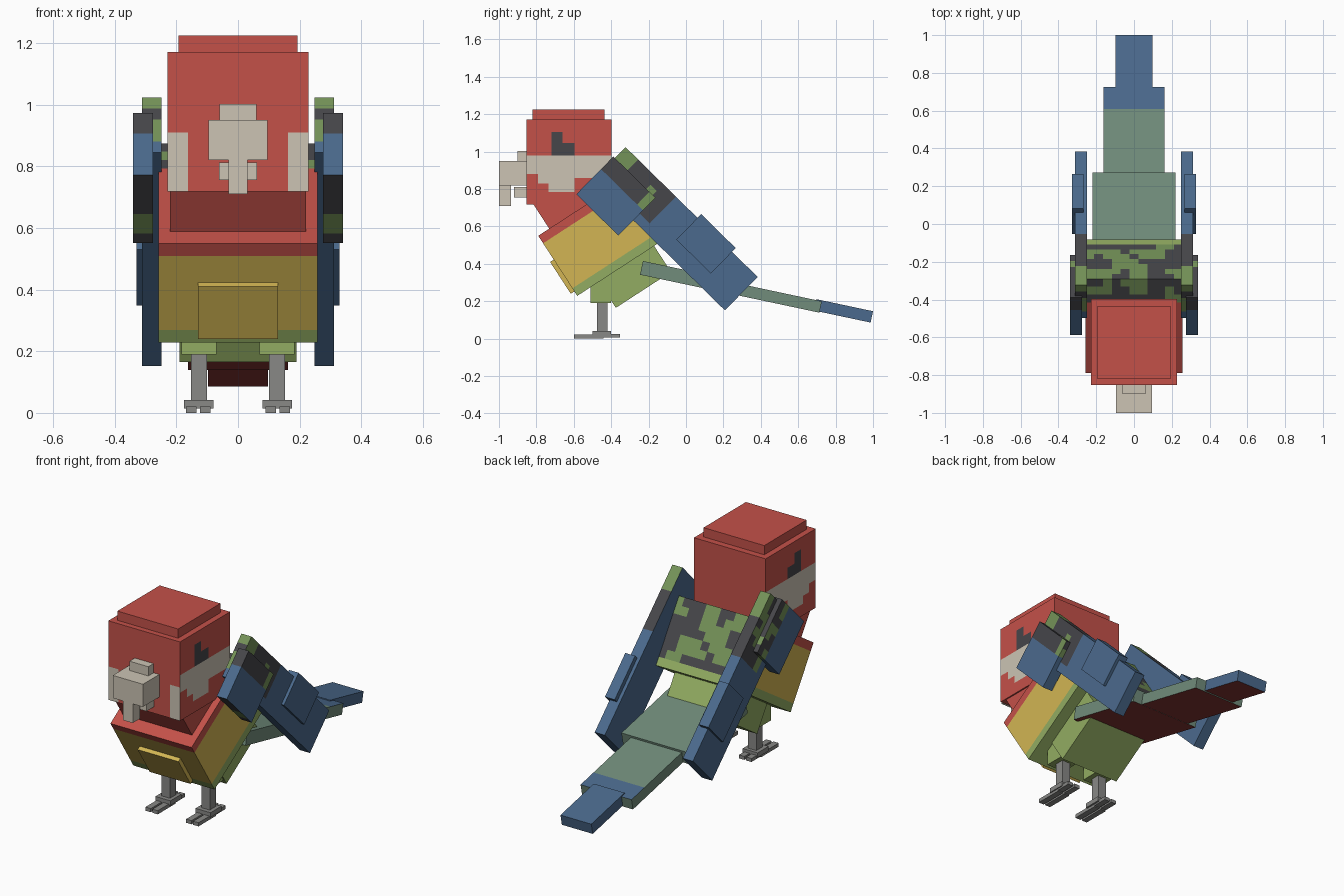
import bpy, bmesh, math
from mathutils import Matrix, Vector, noise

cube = bpy.data.objects.get("Cube")
if cube:
    bpy.data.objects.remove(cube)

# Flat colours
PALETTE = {
    "red": (196, 81, 73), "yellow": (210, 181, 83), "cream": (204, 196, 180),
    "charcoal": (70, 70, 74), "light_green": (146, 172, 98),
    "moss_green": (116, 146, 88), "sage": (113, 140, 123),
    "blue": (75, 106, 141), "grey": (136, 136, 134), "maroon": (140, 57, 55),
}
NAMES = list(PALETTE)


def linear(c):
    c /= 255
    return c / 12.92 if c < 0.04 else ((c + 0.055) / 1.055) ** 2.4


MATS = []
for key, rgb in PALETTE.items():
    m = bpy.data.materials.new(key)
    m.use_nodes = True
    colour = [linear(c) for c in rgb] + [1]
    m.diffuse_color = colour
    bsdf = m.node_tree.nodes["Principled BSDF"]
    bsdf.inputs["Base Color"].default_value = colour
    bsdf.inputs["Roughness"].default_value = 0.9
    MATS.append(m)


def steps(half, pitch=0.048):
    n = round(2 * half / pitch)
    return [-half + 2 * half * i / n for i in range(1, n)]


def box(name, centre, size, paint, angle=0, cuts=((), (), ())):
    """Box tilted about x; paint is a colour or a rule (local point, normal) -> colour."""
    bm = bmesh.new()
    bmesh.ops.create_cube(bm, size=1)
    bmesh.ops.scale(bm, vec=size, verts=bm.verts)
    for axis, places in enumerate(cuts):
        no = Vector([float(i == axis) for i in range(3)])
        for p in places:
            bmesh.ops.bisect_plane(bm, geom=bm.verts[:] + bm.edges[:] + bm.faces[:],
                                   plane_co=no * p, plane_no=no)
    bm.normal_update()
    for f in bm.faces:
        key = paint(f.calc_center_median(), f.normal) if callable(paint) else paint
        f.material_index = NAMES.index(key)
    bmesh.ops.dissolve_limit(bm, angle_limit=0.01, verts=bm.verts, edges=bm.edges,
                             delimit={'MATERIAL'})
    mesh = bpy.data.meshes.new(name)
    bm.to_mesh(mesh)
    bm.free()
    for m in MATS:
        mesh.materials.append(m)
    ob = bpy.data.objects.new(name, mesh)
    ob.matrix_world = Matrix.Translation(centre) @ Matrix.Rotation(math.radians(angle), 4, 'X')
    bpy.context.collection.objects.link(ob)
    return ob


def span(name, x, y, z, paint, cuts=((), (), ())):
    """Upright box given by its limits on each axis."""
    lims = (x, y, z)
    return box(name, [(a + b) / 2 for a, b in lims], [b - a for a, b in lims], paint, 0, cuts)


def mottle(p):
    q = Vector((p.x * 9 + 3.3, p.y * 11 + 1.7, p.z * 11 + 5.1))
    return "moss_green" if noise.noise(q) > 0.02 else "charcoal"


# Head, with cheek bands and eyes painted on its faces
HEAD = Vector((0, -0.625, 0.945))
CHEEK = [(-0.79, 0.88), (-0.735, 0.83), (-0.595, 0.785), (-0.39, 0.86)]


def head_paint(p, n):
    w = p + HEAD
    if n.y < -0.5:
        return "cream" if abs(w.x) > 0.163 and w.z < 0.91 else "red"
    if abs(n.x) > 0.5:
        low = next(z for y, z in CHEEK if w.y < y)
        if low < w.z < 0.98:
            return "cream"
        if -0.72 < w.y < -0.595 and 0.98 < w.z < (1.105 if w.y < -0.66 else 1.045):
            return "charcoal"
    return "red"


head_y = [y - HEAD.y for y in (-0.79, -0.735, -0.72, -0.66, -0.595)]
head_z = [z - HEAD.z for z in (0.785, 0.83, 0.86, 0.88, 0.91, 0.98, 1.045, 1.105)]
box("head", HEAD, (0.456, 0.454, 0.454), head_paint, 0, ((-0.163, 0.163), head_y, head_z))
span("crown", (-0.193, 0.193), (-0.82, -0.435), (1.16, 1.225), "red")

# Beak
span("beak", (-0.096, 0.096), (-1, -0.85), (0.82, 0.95), "cream")
span("beak_ridge", (-0.06, 0.06), (-0.9, -0.85), (0.94, 1.003), "cream")
span("beak_tip", (-0.031, 0.031), (-1, -0.935), (0.71, 0.83), "cream")
span("lower_beak", (-0.062, 0.062), (-0.92, -0.85), (0.755, 0.812), "cream")

# Body, tilted; a point on it is found from its top front corner
TILT = 33
U = Vector((0, math.cos(math.radians(TILT)), math.sin(math.radians(TILT))))
V = Vector((0, U.z, -U.y))
CORNER = Vector((0, -0.79, 0.55))


def body_box(name, half_x, u, v, paint, cuts=((), (), ())):
    centre = CORNER + U * (sum(u) / 2) + V * (sum(v) / 2)
    return box(name, centre, (half_x * 2, u[1] - u[0], v[1] - v[0]), paint, TILT, cuts)


def body_paint(p, n):
    if n.y > 0.5:
        return "light_green" if p.z < -0.13 else mottle(p)
    if n.z > 0.5:
        return mottle(p) if p.y > 0.14 else "red"
    if p.z > 0.13:
        return "red"
    return "light_green" if p.z < -0.125 else "yellow"


body_box("body", 0.258, (0, 0.596), (0, 0.383), body_paint,
         (steps(0.258), steps(0.298), steps(0.1915)))
body_box("neck", 0.22, (0.07, 0.4), (-0.2, 0.02), "red")
body_box("belly_plate", 0.13, (-0.023, 0.03), (0.152, 0.355), "yellow")
body_box("lower_belly", 0.19, (0.138, 0.49), (0.3, 0.549), "light_green")

# Wings: long inner panel, shoulder cover and lower feather cover on each side
for side, s in (("left", 1), ("right", -1)):
    def panel_paint(p, n, s=s):
        patch = p.y < -0.115 and p.z > -0.065
        return mottle(p) if patch and n.x * s > -0.5 else "blue"

    def cover_paint(p, n, s=s):
        patch = p.z > 0.03 or n.z < -0.5
        return mottle(p) if patch and n.x * s > -0.5 else "blue"

    box(side + "_wing_panel", (s * 0.28, -0.0575, 0.5875), (0.064, 0.99, 0.25), panel_paint, -44.5,
        ((), steps(0.495), steps(0.125)))
    box(side + "_wing_shoulder", (s * 0.308, -0.375, 0.7625), (0.064, 0.315, 0.283), cover_paint,
        -44.5, ((), steps(0.1575), steps(0.1415)))
    box(side + "_wing_feather", (s * 0.298, 0.107, 0.507), (0.062, 0.259, 0.19), "blue", -44.5)

    # Legs and feet
    def leg_part(name, x, y, z, paint):
        span(side + name, sorted((s * x[0], s * x[1])), y, z, paint)

    leg_part("_thigh", (0.07, 0.184), (-0.51, -0.4), (0.19, 0.36), "light_green")
    leg_part("_shank", (0.1, 0.153), (-0.475, -0.42), (0.03, 0.2), "grey")
    leg_part("_foot", (0.08, 0.175), (-0.5, -0.4), (0.015, 0.042), "grey")
    for i, x in enumerate((0.09, 0.135)):
        leg_part(f"_front_toe_{i + 1}", (x, x + 0.034), (-0.6, -0.44), (0, 0.021), "grey")
        leg_part(f"_back_toe_{i + 1}", (x, x + 0.034), (-0.44, -0.353), (0.006, 0.026), "grey")

# Tail, three overlapping feathers
SLOPE = math.radians(-12)
T = Vector((0, math.cos(SLOPE), math.sin(SLOPE)))
N = Vector((0, -T.z, T.y))


def tail(name, end, length, half_x, thick, top, tip):
    def paint(p, n):
        if n.z < -0.5:
            return "maroon"
        return tip if n.z > 0.5 and p.y > length / 2 - 0.12 else top
    centre = Vector((0, *end)) - T * (length / 2) + N * (thick / 2)
    box(name, centre, (half_x * 2, length, thick), paint, -12, ((), [length / 2 - 0.12], ()))


tail("tail_base", (0.257, 0.235), 0.514, 0.22, 0.075, "sage", "sage")
tail("tail_middle", (0.713, 0.139), 0.55, 0.162, 0.062, "sage", "blue")
tail("tail_tip", (0.987, 0.086), 0.31, 0.098, 0.062, "blue", "blue")
